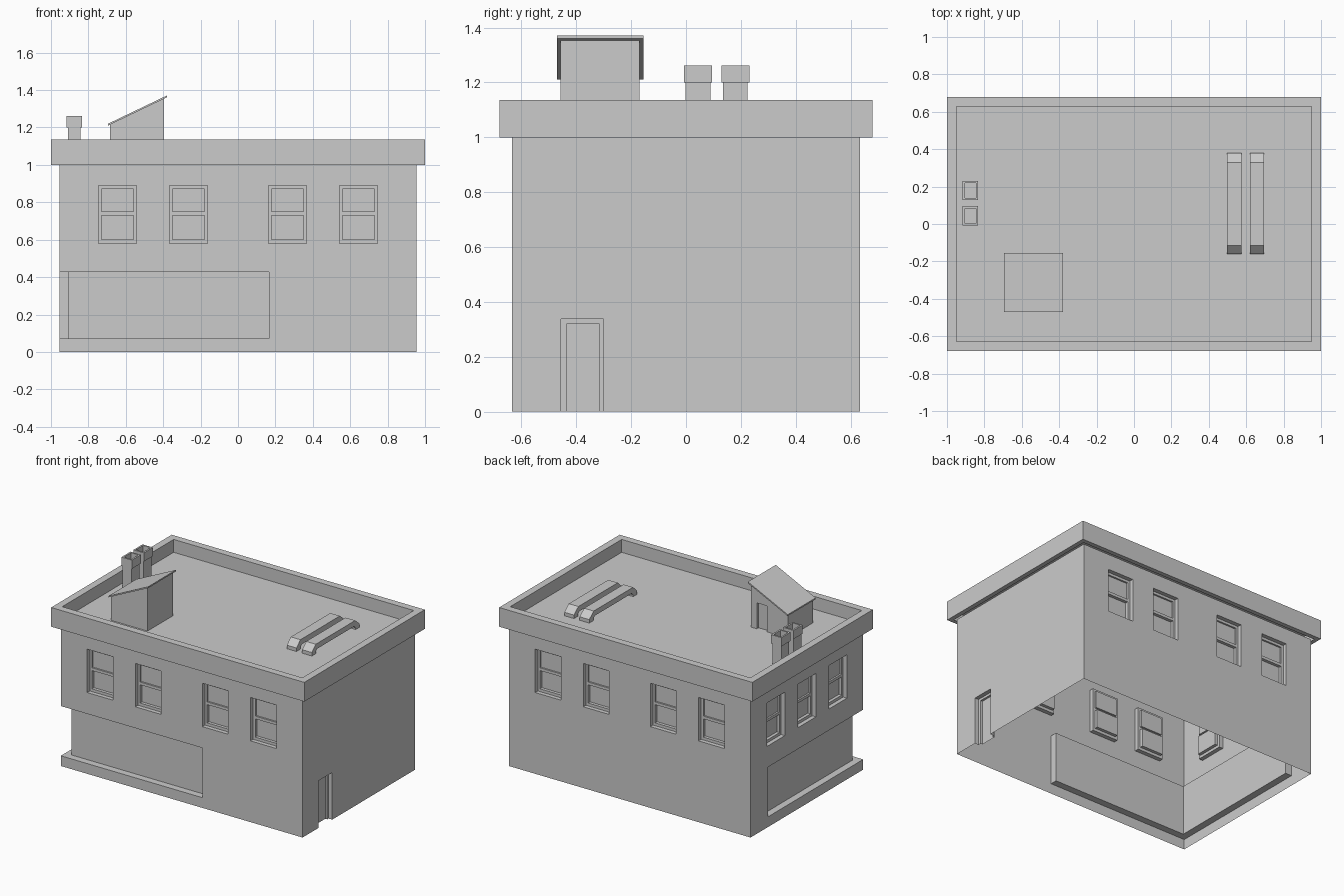
import bpy, bmesh
from mathutils import Vector

if "Cube" in bpy.data.objects:
    bpy.data.objects.remove(bpy.data.objects["Cube"])


def make(name, bm):
    bmesh.ops.recalc_face_normals(bm, faces=bm.faces)
    me = bpy.data.meshes.new(name)
    bm.to_mesh(me)
    bm.free()
    ob = bpy.data.objects.new(name, me)
    bpy.context.collection.objects.link(ob)
    return ob


def add_prism(bm, pts, axis, lo, hi):
    """Extrude a 2D profile along axis x (y,z), y (x,z) or z (x,y)."""
    place = {'x': lambda a, b, t: (t, a, b),
             'y': lambda a, b, t: (a, t, b),
             'z': lambda a, b, t: (a, b, t)}[axis]
    f = bm.faces.new([bm.verts.new(place(a, b, lo)) for a, b in pts])
    ext = bmesh.ops.extrude_face_region(bm, geom=[f], use_keep_orig=True)
    vs = [v for v in ext['geom'] if isinstance(v, bmesh.types.BMVert)]
    bmesh.ops.translate(bm, verts=vs, vec=Vector(place(0, 0, hi - lo)))


def add_box(bm, x0, x1, y0, y1, z0, z1):
    add_prism(bm, [(x0, y0), (x1, y0), (x1, y1), (x0, y1)], 'z', z0, z1)


def prism(name, pts, axis, lo, hi):
    bm = bmesh.new()
    add_prism(bm, pts, axis, lo, hi)
    return make(name, bm)


def box(name, *dims):
    bm = bmesh.new()
    add_box(bm, *dims)
    return make(name, bm)


def cut(ob, bm):
    """Subtract the boxes in bm from ob and bake the result."""
    cutter = make("cutter", bm)
    cutter.hide_render = True
    mod = ob.modifiers.new("cut", 'BOOLEAN')
    mod.operation, mod.solver, mod.object = 'DIFFERENCE', 'EXACT', cutter
    bpy.context.view_layer.update()
    dg = bpy.context.evaluated_depsgraph_get()
    me = bpy.data.meshes.new_from_object(ob.evaluated_get(dg))
    ob.modifiers.clear()
    ob.data = me
    bpy.data.objects.remove(cutter)


X, Y, ROOF = 0.955, 0.635, 1.045

# Main walls
walls = box("walls", -X, X, -Y, Y, 0, 1)


def recess(bm, side, c, half, z0, z1, depth):
    a, b, o = c - half, c + half, 0.1
    if side == 'front':
        add_box(bm, a, b, -Y - o, -Y + depth, z0, z1)
    elif side == 'back':
        add_box(bm, a, b, Y - depth, Y + o, z0, z1)
    elif side == 'left':
        add_box(bm, -X - o, -X + depth, a, b, z0, z1)
    else:
        add_box(bm, X - depth, X + o, a, b, z0, z1)


windows = [(s, c) for s in ('front', 'back') for c in (-0.645, -0.265, 0.265, 0.645)]
windows += [('left', c) for c in (-0.35, 0, 0.35)]

# Outer openings, then the stepped sash panes and door leaf behind them
openings, panes = bmesh.new(), bmesh.new()
for s, c in windows:
    recess(openings, s, c, 0.102, 0.58, 0.89, 0.03)
    recess(panes, s, c, 0.085, 0.75, 0.872, 0.042)
    recess(panes, s, c, 0.085, 0.60, 0.73, 0.052)
recess(openings, 'right', -0.378, 0.077, -0.1, 0.337, 0.03)
recess(panes, 'right', -0.375, 0.06, -0.1, 0.32, 0.045)

# Corner shop window wrapping the front and left walls
gx, gy = -0.905, -0.585
add_prism(openings, [(-1.1, -0.8), (0.165, -0.8), (0.165, gy), (gx, gy),
                     (gx, 0.44), (-1.1, 0.44)], 'z', 0.073, 0.428)
cut(walls, openings)
cut(walls, panes)

# Walls are an open shell
bm = bmesh.new()
bm.from_mesh(walls.data)
ends = [f for f in bm.faces if abs(f.normal.z) > 0.9
        and (f.calc_center_median().z < 0.001 or f.calc_center_median().z > 0.999)]
bmesh.ops.delete(bm, geom=ends, context='FACES')
bm.to_mesh(walls.data)
bm.free()

# Parapet with sunken roof deck, underside open over the walls
bm = bmesh.new()
add_box(bm, -1, 1, -0.68, 0.68, 1.0, 1.137)
bmesh.ops.recalc_face_normals(bm, faces=bm.faces)
top = max(bm.faces, key=lambda f: f.calc_center_median().z)
under = min(bm.faces, key=lambda f: f.calc_center_median().z)
bmesh.ops.inset_region(bm, faces=[top], thickness=0.073)
bmesh.ops.inset_region(bm, faces=[under], thickness=0.045)
ext = bmesh.ops.extrude_face_region(bm, geom=[top])
deck = [v for v in ext['geom'] if isinstance(v, bmesh.types.BMVert)]
bmesh.ops.translate(bm, verts=deck, vec=(0, 0, ROOF - 1.137))
bmesh.ops.delete(bm, geom=[f for f in (top, under) if f.is_valid], context='FACES')
make("parapet_and_roof", bm)

# Stair hut with recessed door and sloping roof slab
hut = prism("stair_hut", [(-0.685, ROOF), (-0.395, ROOF), (-0.395, 1.354), (-0.685, 1.215)],
            'y', -0.457, -0.17)
bm = bmesh.new()
add_box(bm, -0.52, -0.44, -0.19, -0.1, 1.0, 1.23)
cut(hut, bm)
prism("stair_hut_roof", [(-0.695, 1.21), (-0.38, 1.361), (-0.38, 1.371), (-0.695, 1.22)],
      'y', -0.47, -0.155)

# Twin chimneys with hollow caps
for i, cy in enumerate((0.044, 0.18)):
    box(f"chimney_shaft_{i}", -0.91, -0.842, cy - 0.045, cy + 0.045, ROOF, 1.2)
    cap = box(f"chimney_cap_{i}", -0.916, -0.834, cy - 0.051, cy + 0.051, 1.2, 1.262)
    bm = bmesh.new()
    add_box(bm, -0.904, -0.846, cy - 0.04, cy + 0.04, 1.205, 1.4)
    cut(cap, bm)

# Arched roof ducts
arch = [(-0.16, ROOF), (-0.16, 1.07), (-0.115, 1.112), (0.33, 1.112), (0.38, 1.07),
        (0.38, ROOF), (0.335, ROOF), (0.335, 1.058), (0.318, 1.074), (-0.1, 1.074),
        (-0.115, 1.058), (-0.115, ROOF)]
for i, x in enumerate((0.498, 0.619)):
    prism(f"roof_duct_{i}", arch, 'x', x, x + 0.076)
